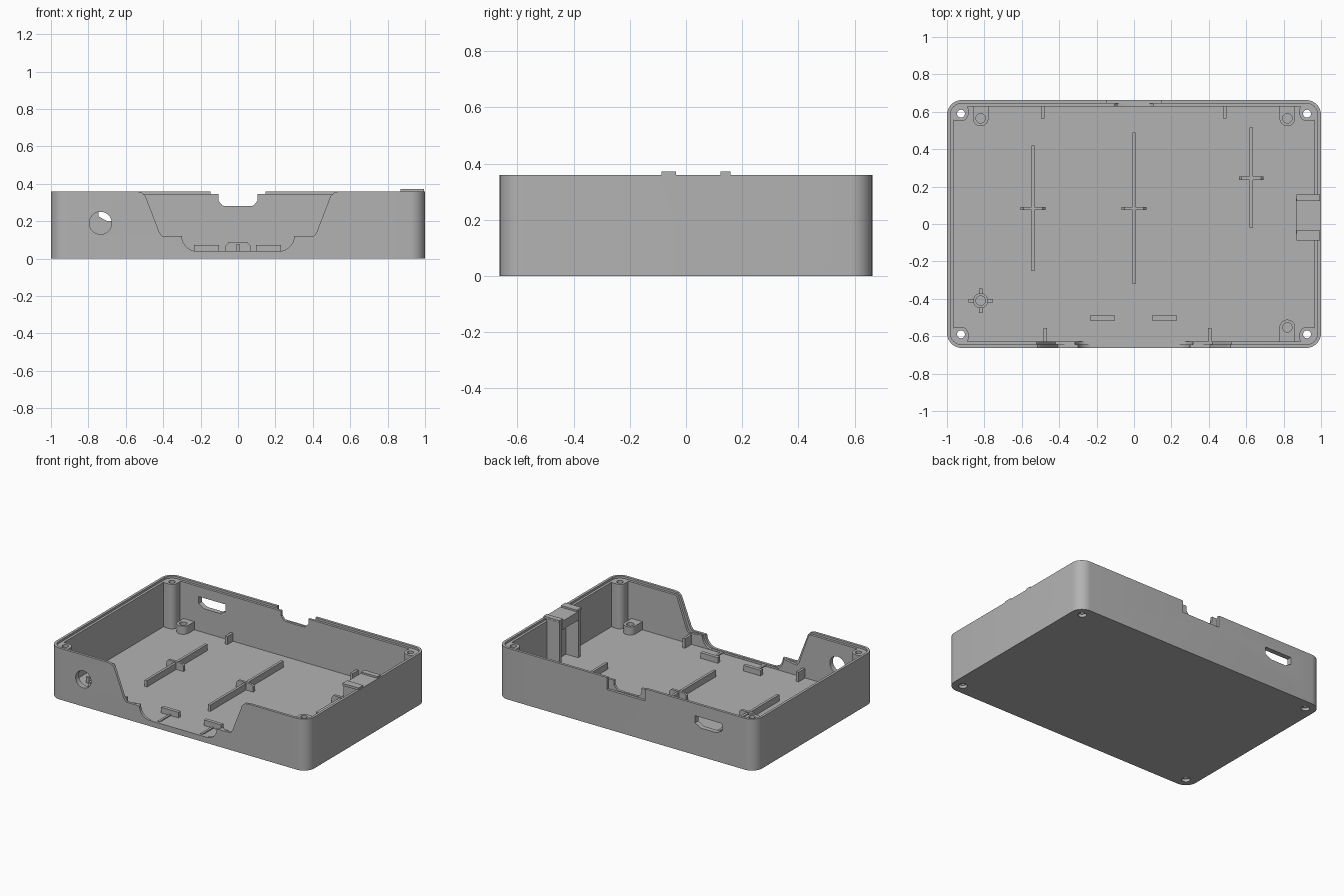
import bpy, bmesh, math
from mathutils import Vector

cube = bpy.data.objects.get("Cube")
if cube:
    bpy.data.objects.remove(cube, do_unlink=True)

grey = bpy.data.materials.new("grey plastic")
grey.use_nodes = True
COL = (0.45, 0.45, 0.45, 1)
grey.diffuse_color = COL
grey.node_tree.nodes["Principled BSDF"].inputs["Base Color"].default_value = COL

W, D, H = 1.0, 0.663, 0.36     # half width, half depth, height
WALL, FLOOR, LIP = 0.035, 0.033, 0.018
STEP = H - 0.015               # height of the inner ledge


def prism(name, pts, a, b, axis="z"):
    """Extrude a 2D profile between a and b along an axis."""
    place = {"x": lambda u, v, t: (t, u, v),
             "y": lambda u, v, t: (u, t, v),
             "z": lambda u, v, t: (u, v, t)}[axis]
    bm = bmesh.new()
    face = bm.faces.new([bm.verts.new(place(u, v, a)) for u, v in pts])
    ext = bmesh.ops.extrude_face_region(bm, geom=[face])
    moved = [g for g in ext["geom"] if isinstance(g, bmesh.types.BMVert)]
    bmesh.ops.translate(bm, verts=moved, vec=Vector(place(0, 0, b - a)))
    bmesh.ops.recalc_face_normals(bm, faces=bm.faces[:])
    me = bpy.data.meshes.new(name)
    bm.to_mesh(me)
    bm.free()
    me.materials.append(grey)
    ob = bpy.data.objects.new(name, me)
    bpy.context.collection.objects.link(ob)
    return ob


def arc(cx, cy, r, start, end, n=8):
    return [(cx + r * math.cos(math.radians(start + (end - start) * i / n)),
             cy + r * math.sin(math.radians(start + (end - start) * i / n)))
            for i in range(n + 1)]


def circle(cx, cy, r):
    return arc(cx, cy, r, 0, 360, 32)[:-1]


def rect(x0, x1, y0, y1, r=0):
    if not r:
        return [(x0, y0), (x1, y0), (x1, y1), (x0, y1)]
    return (arc(x1 - r, y1 - r, r, 0, 90) + arc(x0 + r, y1 - r, r, 90, 180)
            + arc(x0 + r, y0 + r, r, 180, 270) + arc(x1 - r, y0 + r, r, 270, 360))


def box(name, x0, x1, y0, y1, z0, z1):
    return prism(name, rect(x0, x1, y0, y1), z0, z1)


def boolean(ob, tool, op="DIFFERENCE"):
    """Apply a boolean and remove the tool."""
    mod = ob.modifiers.new("bool", "BOOLEAN")
    mod.operation, mod.solver, mod.object = op, "EXACT", tool
    deps = bpy.context.evaluated_depsgraph_get()
    deps.update()
    me = bpy.data.meshes.new_from_object(ob.evaluated_get(deps))
    ob.modifiers.clear()
    ob.data = me
    bpy.data.objects.remove(tool, do_unlink=True)


def inset_rect(d, r):
    return rect(-W + d, W - d, -D + d, D - d, r)


# Tray with cavity, screw posts and stepped rim
shell = prism("tray_shell", inset_rect(0, 0.08), 0, H)
boolean(shell, prism("cavity", inset_rect(WALL, 0.045), FLOOR, 1))
CORNERS = [(sx, sy) for sx in (-1, 1) for sy in (-1, 1)]
for sx, sy in CORNERS:
    xs, ys = sorted((sx * 0.885, sx * 0.985)), sorted((sy * 0.55, sy * 0.648))
    boolean(shell, prism("post", rect(*xs, *ys, 0.04), 0.02, H - 0.005), "UNION")
boolean(shell, prism("rim", inset_rect(LIP, 0.062), STEP, 1))
for sx, sy in CORNERS:
    boolean(shell, prism("screw", circle(sx * 0.925, sy * 0.59, 0.021), -1, 1))
    boolean(shell, prism("sink", circle(sx * 0.925, sy * 0.59, 0.028), -1, 0.02))


# Large front opening, slightly wider on the inner half of the wall
def front_profile(d):
    left = [(-0.55 - d, 0.5), (-0.55 - d, H), (-0.515 - d, H - 0.005),
            (-0.495 - d, H - 0.025), (-0.42 - d, 0.14 - d), (-0.405 - d, 0.12 - d)]
    left += arc(-0.22, 0.12, 0.08 + d, 180, 270)
    left = [(x, max(z, 0.036)) for x, z in left]
    return left + [(-x, z) for x, z in reversed(left)]


boolean(shell, prism("front_cut", front_profile(0), -0.8, -0.6, "y"))
boolean(shell, prism("front_step", front_profile(0.015), -D + LIP, -0.6, "y"))

# Round front hole
boolean(shell, prism("round_cut", circle(-0.735, 0.19, 0.06), -0.8, -0.6, "y"))

# Rear cable notch: outer recess and chamfered inner notch
boolean(shell, box("recess_cut", -0.148, 0.148, D - LIP, 0.8, 0.275, 1))
half = [(0.07, 0.28), (0.085, 0.285), (0.105, 0.31), (0.108, 0.5)]
boolean(shell, prism("notch_cut", half + [(-x, z) for x, z in reversed(half)],
                     0.6, 0.8, "y"))

# Rear connector slot with chamfered lower corners
boolean(shell, prism("slot_cut", [(-0.70, 0.2), (-0.58, 0.2), (-0.535, 0.225),
                                  (-0.535, 0.275), (-0.745, 0.275), (-0.745, 0.225)],
                     0.6, 0.8, "y"))

# Side notch that holds the clip
boolean(shell, box("clip_cut", 0.9, 1.1, -0.05, 0.137, 0.33, 1))

# Clip: bridge, rails and raised ears
box("clip_bridge", 0.87, W, -0.05, 0.137, 0.33, H)
box("clip_hook", 0.865, 0.885, -0.05, 0.137, 0.30, H)
for i, (y0, y1) in enumerate([(-0.072, -0.05), (0.137, 0.159)]):
    box(f"clip_rail_{i}", 0.87, 0.97, y0, y1, FLOOR - 0.01, H)
for i, (y0, y1) in enumerate([(-0.087, -0.035), (0.122, 0.158)]):
    box(f"clip_ear_{i}", 0.87, W - 0.005, y0, y1, H - 0.004, 0.372)

# Floor ribs with chamfered cross pieces
Z0 = FLOOR - 0.01
T = 0.009
for i, (x, y0, y1, yc) in enumerate([(-0.54, -0.25, 0.42, 0.083),
                                     (0, -0.32, 0.49, 0.083),
                                     (0.627, -0.02, 0.515, 0.245)]):
    box(f"floor_rib_{i}", x - T, x + T, y0, y1, Z0, 0.078)
    prism(f"rib_cross_{i}", [(x - 0.066, Z0), (x + 0.066, Z0), (x + 0.066, 0.07),
                             (x + 0.052, 0.085), (x - 0.052, 0.085),
                             (x - 0.066, 0.07)], yc - T, yc + T, "y")

# T-shaped stops behind the front opening
for side, x in (("right", -0.168), ("left", 0.163)):
    box(f"stop_bar_{side}", x - 0.067, x + 0.067, -0.515, -0.49, Z0, 0.072)
    box(f"stop_stem_{side}", x - 0.008, x + 0.008, -0.64, -0.5, Z0, 0.04)

# Small ribs along the front and rear walls
for i, x in enumerate((-0.475, 0.405)):
    box(f"front_wall_rib_{i}", x - T, x + T, -0.635, -0.555, Z0, 0.10)
for i, x in enumerate((-0.487, 0.485)):
    box(f"rear_wall_rib_{i}", x - T, x + T, 0.565, 0.64, Z0, 0.09)

# Wall standoffs with blind holes
for i, (x, y, s) in enumerate([(-0.82, 0.565, 1), (0.82, 0.565, 1), (0.82, -0.553, -1)]):
    pts = [(px, y + s * py) for px, py in
           arc(x, 0, 0.042, 180, 360, 12) + [(x + 0.042, 0.08), (x - 0.042, 0.08)]]
    post = prism(f"standoff_{i}", pts, Z0, 0.09)
    boolean(post, prism("bore", circle(x, y, 0.025), 0.045, 1))

# Free standoff with four fins
cx, cy = -0.82, -0.41
post = prism("round_standoff", circle(cx, cy, 0.04), Z0, 0.09)
boolean(post, prism("bore", circle(cx, cy, 0.025), 0.045, 1))
for i in range(4):
    dx, dy = [(1, 0), (0, 1), (-1, 0), (0, -1)][i]
    xs = sorted((cx + dx * 0.033 - dy * T, cx + dx * 0.066 + dy * T))
    ys = sorted((cy + dy * 0.033 - dx * T, cy + dy * 0.066 + dx * T))
    box(f"standoff_fin_{i}", *xs, *ys, Z0, 0.075)

# Smooth the curves, keep the edges sharp
bpy.ops.object.select_all(action="DESELECT")
for ob in bpy.context.collection.objects:
    if ob.type == "MESH":
        ob.select_set(True)
        bpy.context.view_layer.objects.active = ob
bpy.ops.object.shade_smooth_by_angle(angle=math.radians(30))
